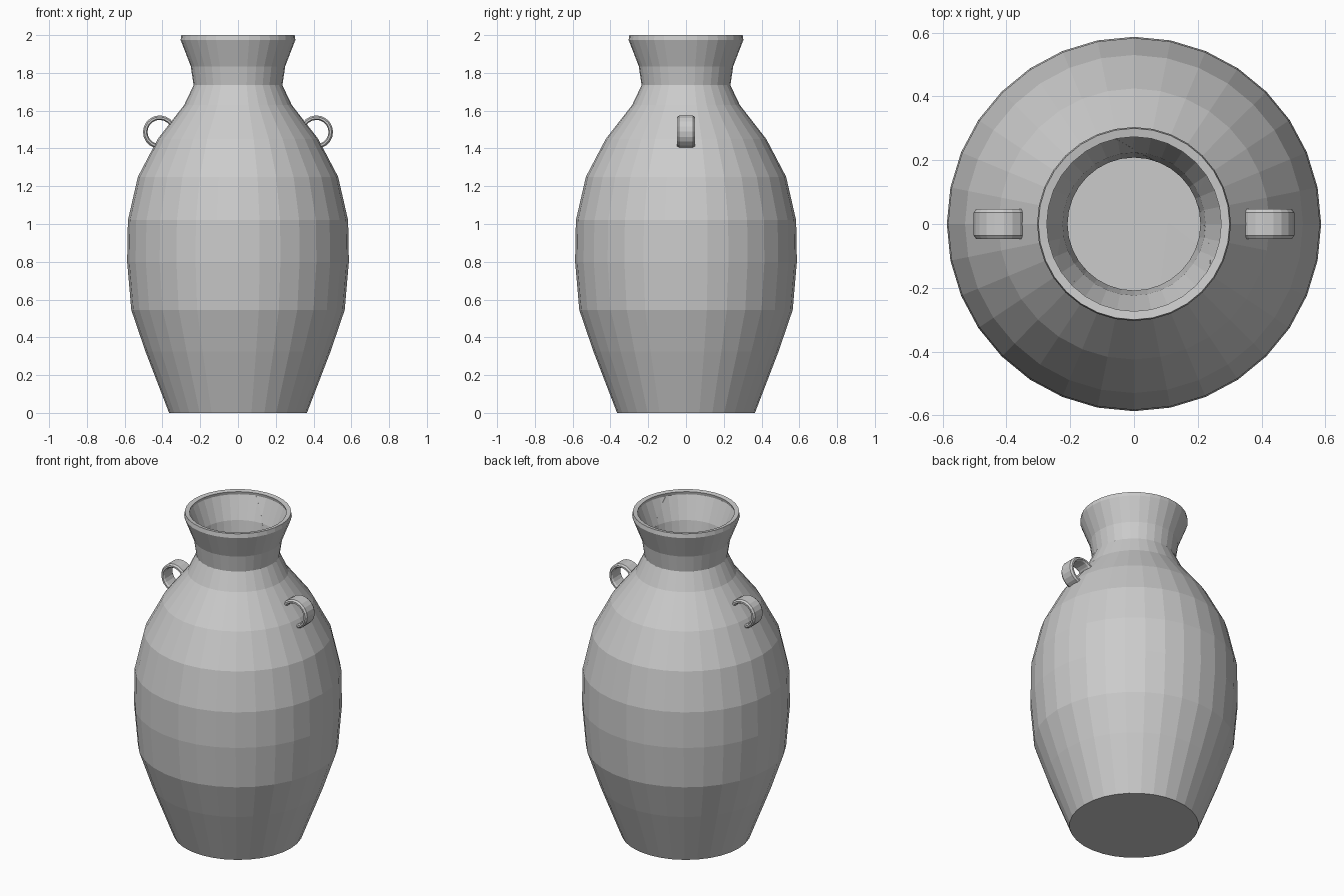
import bpy, bmesh, math
from mathutils import Vector

if "Cube" in bpy.data.objects:
    bpy.data.objects.remove(bpy.data.objects["Cube"])

SIDES = 32
WALL = 0.027
PROFILE = [(0.365, 0), (0.415, 0.13), (0.49, 0.325), (0.565, 0.545), (0.587, 0.80),
           (0.583, 1.02), (0.53, 1.25), (0.425, 1.45), (0.285, 1.63), (0.235, 1.735),
           (0.25, 1.835), (0.304, 1.975), (0.30, 2.0)]

# Junctions of the crack network on the vase surface
J = {k: Vector(v) for k, v in {
    'A': (-.13, -.41, 1.45), 'B': (.14, -.41, 1.43), 'C': (-.51, -.28, .75),
    'D': (.50, -.01, .36), 'E': (.35, -.11, 1.52), 'F': (.237, .20, 1.60),
    'G': (.44, .38, .86), 'H': (-.36, .18, 1.48), 'I': (.18, .28, 1.57),
    'L': (-.36, .40, 1.22), 'M': (.12, .53, 1.20), 'O': (-.57, .01, .80),
    'P': (-.16, -.33, 1.52), 'S': (-.22, -.21, 2), 'T': (.24, -.18, 2),
    'U': (-.09, .29, 2), 'V': (-.29, .06, 2), 'Z': (0, 0, 0)}.items()}
CENTRE = Vector((0, 0, 0.7))
# Third point of a crack plane where it does not pass through the centre
THIRD = {'DO': (.1, .43, .19), 'FT': (-1, .20, 1.60), 'IU': (.18, -1, 1.57),
         'HP': (-.37, -.03, 1.52)}

# Each shard: the cracks that bound it
SHARDS = {
    'front_shard': 'AB BD CD AC',
    'right_shard': 'BE EG DG BD',
    'right_back_shard': 'EF FI IM GM EG',
    'left_shard': 'AP HP HL LO CO AC',
    'back_shard': 'LM GM DG DO LO',
    'base_shard': 'CD DO CO',
    'front_neck_shard': 'PS AP AB BE EF FT',
    'back_right_neck_shard': 'FT FI IU',
    'back_left_neck_shard': 'IU IM LM HL HV',
    'left_neck_shard': 'PS HP HV',
}


def crack_plane(edge):
    a, b = J[edge[0]], J[edge[1]]
    c = Vector(THIRD[edge]) if edge in THIRD else CENTRE
    return a, (b - a).cross(c - a).normalized()


PLANES = {e: crack_plane(e) for s in SHARDS.values() for e in s.split()}


def half_spaces(edges):
    names = set(edges.replace(' ', ''))
    if edges == SHARDS['base_shard']:
        names.add('Z')
    mid = sum((J[n] for n in sorted(names)), Vector()) / len(names)
    result = []
    for e in edges.split():
        p, n = PLANES[e]
        result.append((p, n if n.dot(mid - p) > 0 else -n))
    return result


def add_object(name, bm):
    mesh = bpy.data.meshes.new(name)
    bm.to_mesh(mesh)
    bm.free()
    ob = bpy.data.objects.new(name, mesh)
    bpy.context.collection.objects.link(ob)
    return ob


# Outer skin of the vase, turned from the profile
skin = bmesh.new()
rings = []
for r, z in PROFILE:
    rings.append([skin.verts.new((r * math.cos(2 * math.pi * i / SIDES),
                                  r * math.sin(2 * math.pi * i / SIDES), z))
                  for i in range(SIDES)])
for lo, hi in zip(rings, rings[1:]):
    for i in range(SIDES):
        k = (i + 1) % SIDES
        skin.faces.new((lo[i], lo[k], hi[k], hi[i]))
skin.faces.new(rings[0][::-1])

# Score the skin along every crack plane
for p, n in PLANES.values():
    bmesh.ops.bisect_plane(skin, geom=skin.verts[:] + skin.edges[:] + skin.faces[:],
                           dist=1e-5, plane_co=p, plane_no=n)

# Sort the faces into shards
spaces = {name: half_spaces(edges) for name, edges in SHARDS.items()}
groups = {name: [] for name in SHARDS}
for f in skin.faces:
    c = f.calc_center_median()
    best = min(spaces, key=lambda s: max(-n.dot(c - p) for p, n in spaces[s]))
    groups[best].append(f)

# One thick-walled object per shard
for name, faces in groups.items():
    if not faces:
        continue
    bm = bmesh.new()
    copies = {}
    for f in faces:
        for v in f.verts:
            if v not in copies:
                copies[v] = bm.verts.new(v.co)
        bm.faces.new([copies[v] for v in f.verts])
    bmesh.ops.dissolve_limit(bm, angle_limit=0.005, verts=bm.verts[:], edges=bm.edges[:])
    ob = add_object(name, bm)
    mod = ob.modifiers.new('wall', 'SOLIDIFY')
    mod.thickness = WALL
    mod.offset = -1
skin.free()

# Strap handles: a chamfered band swept round an open ring
SECTION = [(.088, -.036), (.088, .036), (.080, .047), (.070, .047),
           (.064, .036), (.064, -.036), (.070, -.047), (.080, -.047)]
STEPS = 14


def handle(name, side):
    bm = bmesh.new()
    loops = []
    for s in range(STEPS + 1):
        a = math.radians(-110 + 260 * s / STEPS)
        loops.append([bm.verts.new((side * (.415 + r * math.cos(a)), y,
                                    1.487 + r * math.sin(a))) for r, y in SECTION])
    m = len(SECTION)
    for p, q in zip(loops, loops[1:]):
        for i in range(m):
            k = (i + 1) % m
            bm.faces.new((p[i], p[k], q[k], q[i]))
    bm.faces.new(loops[0])
    bm.faces.new(loops[-1])
    bmesh.ops.recalc_face_normals(bm, faces=bm.faces[:])
    add_object(name, bm)


handle('right_handle', 1)
handle('left_handle', -1)
